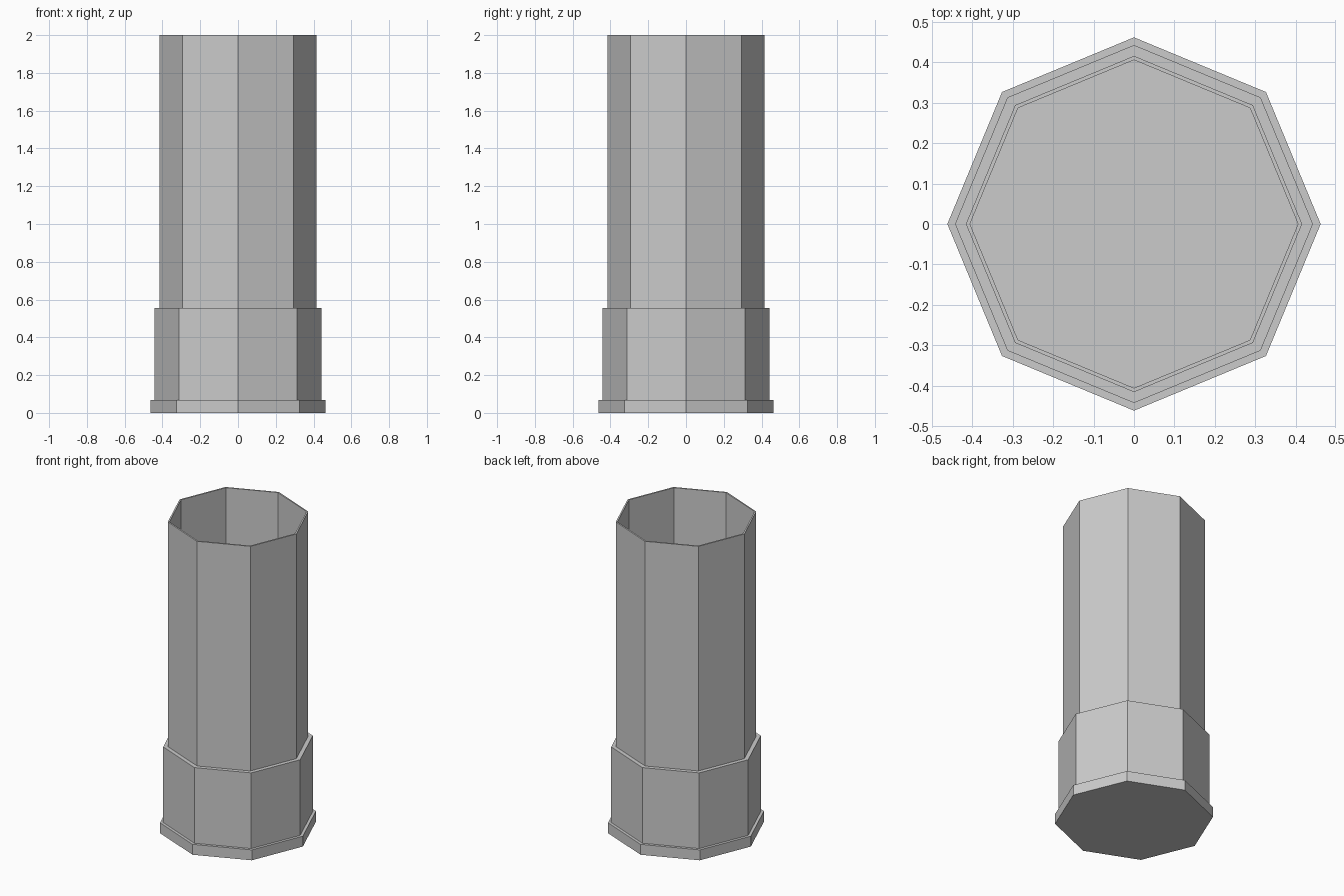
import bpy, bmesh, math

if "Cube" in bpy.data.objects:
    bpy.data.objects.remove(bpy.data.objects["Cube"])

SIDES = 8


def lathe(name, profile):
    """Revolve (radius, z) points into a faceted solid, capping both ends."""
    bm = bmesh.new()
    rings = []
    for r, z in profile:
        rings.append([bm.verts.new((r * math.cos(2 * math.pi * i / SIDES),
                                    r * math.sin(2 * math.pi * i / SIDES), z))
                      for i in range(SIDES)])
    for a, b in zip(rings, rings[1:]):
        for i in range(SIDES):
            j = (i + 1) % SIDES
            bm.faces.new((a[i], a[j], b[j], b[i]))
    bm.faces.new(rings[0][::-1])
    bm.faces.new(rings[-1])
    bmesh.ops.recalc_face_normals(bm, faces=bm.faces)
    mesh = bpy.data.meshes.new(name)
    bm.to_mesh(mesh)
    bm.free()
    obj = bpy.data.objects.new(name, mesh)
    bpy.context.collection.objects.link(obj)
    return obj


# Open octagonal tube: foot rim, thick sleeve, slim wall, lip, inner wall, floor
lathe("stepped_tube", [
    (0.462, 0.0), (0.462, 0.067),
    (0.443, 0.067), (0.443, 0.554),
    (0.416, 0.554), (0.416, 2.0),
    (0.406, 2.0), (0.406, 0.067),
])
